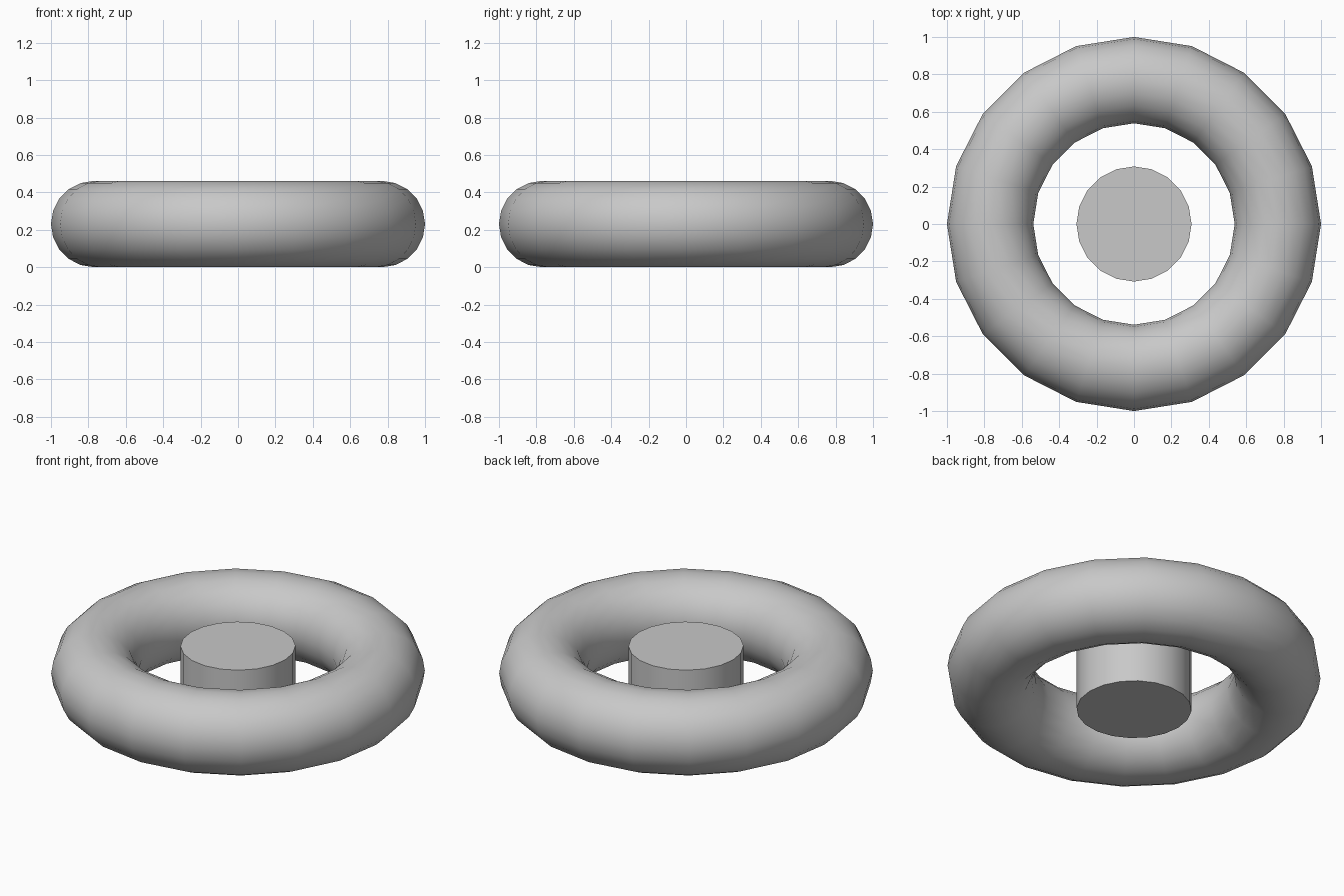
import bpy
import math

SIDES = 20
MINOR = 0.2308      # tube radius
MAJOR = 0.7692      # ring radius
POST_R = 0.3077
POST_H = 0.385

# Remove the default cube
cube = bpy.data.objects.get("Cube")
if cube:
    bpy.data.objects.remove(cube, do_unlink=True)

# Single plain grey
grey = bpy.data.materials.new("plain_grey")
grey.use_nodes = True
colour = (0.58, 0.58, 0.58, 1.0)
grey.diffuse_color = colour
bsdf = next(n for n in grey.node_tree.nodes if n.type == 'BSDF_PRINCIPLED')
bsdf.inputs["Base Color"].default_value = colour


def finish(name):
    """Name, colour and smooth the object just added."""
    obj = bpy.context.object
    obj.name = name
    obj.data.materials.clear()
    obj.data.materials.append(grey)
    bpy.ops.object.shade_smooth_by_angle(angle=math.radians(30))
    return obj


# Outer ring lying flat on the ground
bpy.ops.mesh.primitive_torus_add(
    major_segments=SIDES, minor_segments=SIDES,
    major_radius=MAJOR, minor_radius=MINOR, location=(0, 0, MINOR))
finish("ring")

# Free-standing post in the middle of the ring
bpy.ops.mesh.primitive_cylinder_add(
    vertices=SIDES, radius=POST_R, depth=POST_H, location=(0, 0, POST_H / 2))
finish("centre_post")
